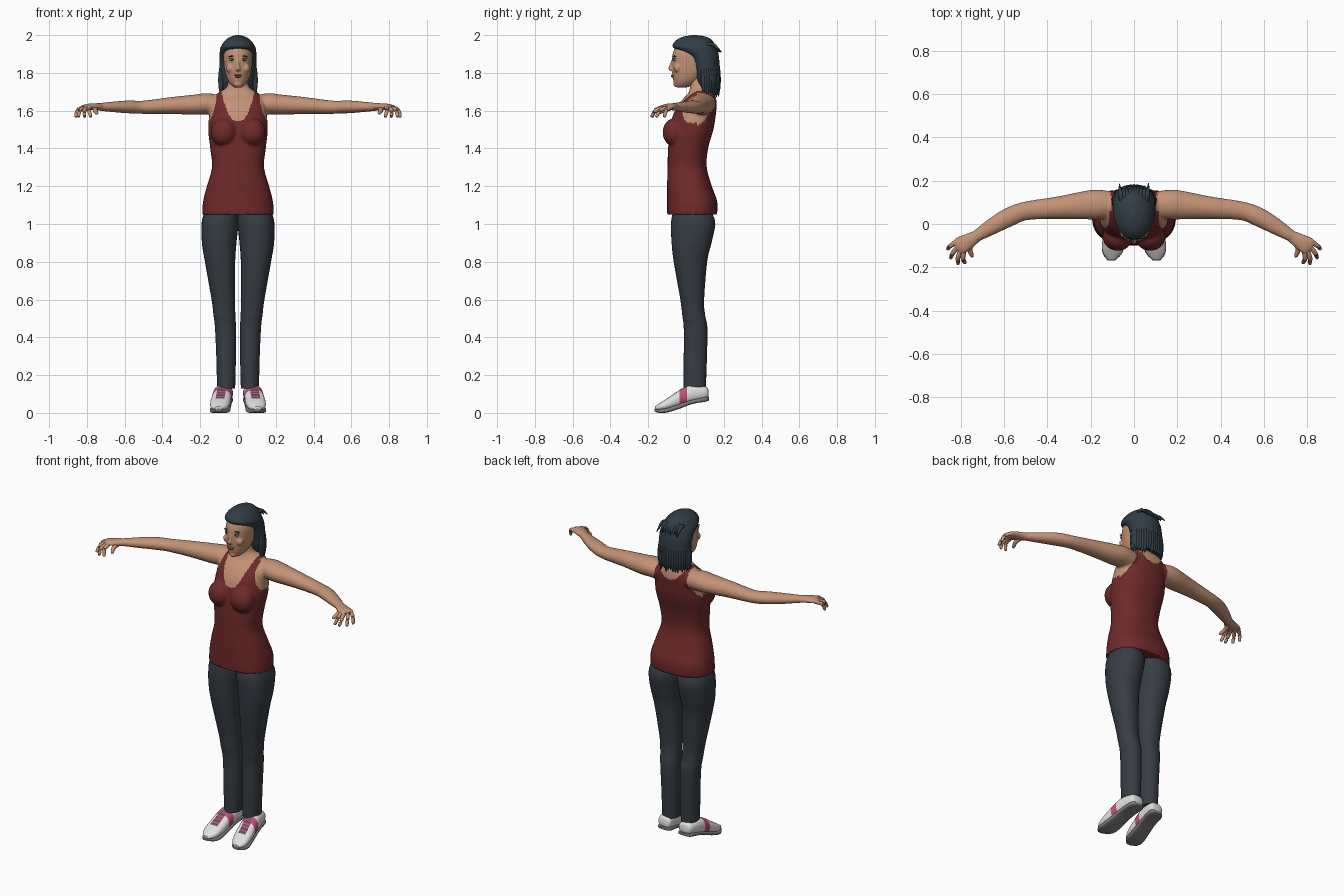
import bpy, bmesh, math, random
from mathutils import Vector, Matrix

cube = bpy.data.objects.get("Cube")
if cube:
    bpy.data.objects.remove(cube)
random.seed(4)
X, Y, Z = Vector((1, 0, 0)), Vector((0, 1, 0)), Vector((0, 0, 1))
SIDES = (("left", 1), ("right", -1))
built = []


def material(name, *rgb):
    mat = bpy.data.materials.new(name)
    mat.use_nodes = True
    mat.diffuse_color = (*rgb, 1)
    mat.node_tree.nodes["Principled BSDF"].inputs["Base Color"].default_value = (*rgb, 1)
    return mat


skin = material("skin", .55, .29, .18)
red = material("dark red cloth", .16, .023, .023)
denim = material("charcoal cloth", .038, .047, .058)
hair = material("blue black hair", .03, .046, .06)
white = material("shoe white", .75, .74, .74)
pink = material("shoe pink", .55, .08, .18)
grey = material("sole grey", .2, .2, .2)
lace = material("lace grey", .1, .08, .11)
iris = material("eye pale blue", .4, .52, .58)
lip = material("lip rose", .33, .13, .1)


def make(name, bm, *mats):
    bmesh.ops.recalc_face_normals(bm, faces=bm.faces[:])
    mesh = bpy.data.meshes.new(name)
    bm.to_mesh(mesh)
    bm.free()
    for mat in mats:
        mesh.materials.append(mat)
    obj = bpy.data.objects.new(name, mesh)
    bpy.context.scene.collection.objects.link(obj)
    built.append(obj)
    return obj


def spline(keys, steps=6):
    """Smooth curve through tuples of any length."""
    pts = [keys[0], *keys, keys[-1]]
    out = []
    for span in zip(pts, pts[1:], pts[2:], pts[3:]):
        for i in range(steps):
            t = i / steps
            out.append([b + t / 2 * (c - a + t * (2*a - 5*b + 4*c - d + t * (3*(b - c) + d - a)))
                        for a, b, c, d in zip(*span)])
    return out + [list(keys[-1])]


def tube(name, keys, *mats, axis=None, sides=32, steps=6, square=1):
    """Loft of elliptical rings given as x, y, z, half width, half height."""
    rings = spline(keys, steps)
    mids = [Vector(r[:3]) for r in rings]
    bm = bmesh.new()
    loops = []
    for i, r in enumerate(rings):
        t = axis or (mids[min(i + 1, len(mids) - 1)] - mids[max(i - 1, 0)]).normalized()
        u = t.cross(Y if abs(t.z) > .8 else Z).normalized()
        v = u.cross(t)
        loop = []
        for k in range(sides):
            c, s = math.cos(math.tau * k / sides), math.sin(math.tau * k / sides)
            c, s = (math.copysign(abs(w) ** square, w) for w in (c, s))
            loop.append(bm.verts.new(mids[i] + u * c * r[3] + v * s * r[4]))
        loops.append(loop)
    for a, b in zip(loops, loops[1:]):
        for k in range(sides):
            j = (k + 1) % sides
            bm.faces.new((a[k], a[j], b[j], b[k]))
    bm.faces.new(loops[0])
    bm.faces.new(loops[-1])
    return make(name, bm, *mats)


def upright(keys):
    """z, half width, front y, back y -> rings."""
    return [(0, (f + b) / 2, z, w, (b - f) / 2) for z, w, f, b in keys]


def blob(name, mat, centre, size, tilt=0):
    bm = bmesh.new()
    place = Matrix.Translation(centre) @ Matrix.Rotation(tilt, 4, 'Y') @ Matrix.Diagonal((*size, 1))
    bmesh.ops.create_uvsphere(bm, u_segments=24, v_segments=16, radius=1, matrix=place)
    return make(name, bm, mat)


def fuse(name, parts, voxel, rounds, *mats):
    """Weld overlapping parts into one soft skin."""
    bm = bmesh.new()
    for part in parts:
        bm.from_mesh(part.data)
        built.remove(part)
        bpy.data.objects.remove(part)
    obj = make(name, bm)
    weld = obj.modifiers.new("weld", 'REMESH')
    weld.mode = 'VOXEL'
    weld.voxel_size = voxel
    soften = obj.modifiers.new("soften", 'SMOOTH')
    soften.factor, soften.iterations = .5, rounds
    bpy.context.view_layer.update()
    mesh = bpy.data.meshes.new_from_object(obj.evaluated_get(bpy.context.evaluated_depsgraph_get()))
    obj.modifiers.clear()
    obj.data = mesh
    mesh.materials.clear()
    for mat in mats:
        mesh.materials.append(mat)
    return obj


def paint(obj, rule):
    for face in obj.data.polygons:
        face.material_index = rule(face.center)


# Torso, bust and arms welded together
parts = [tube("torso", upright([
    (1.05, .19, -.1, .165), (1.12, .185, -.1, .165), (1.2, .165, -.1, .137), (1.3, .138, -.098, .11),
    (1.4, .147, -.095, .117), (1.5, .158, -.085, .145), (1.58, .152, -.068, .158),
    (1.64, .145, -.035, .162), (1.69, .11, .01, .152), (1.72, .065, .02, .125),
    (1.75, .053, .02, .115), (1.8, .05, .02, .11)]), axis=Z, square=.85)]
for side, s in SIDES:
    parts.append(blob("bust", red, (s * .075, -.06, 1.485), (.07, .064, .075)))
    parts.append(tube("arm", [(s * x, y, z, a, b) for x, y, z, a, b in (
        (.07, .09, 1.625, .055, .05), (.16, .09, 1.636, .068, .056), (.22, .087, 1.632, .066, .054),
        (.35, .075, 1.627, .052, .045), (.5, .06, 1.618, .043, .035), (.58, .03, 1.62, .044, .034),
        (.66, -.015, 1.62, .037, .028), (.73, -.058, 1.62, .027, .021), (.77, -.083, 1.62, .025, .016))]))
body = fuse("upper_body", parts, .007, 5, skin, red)


def tank_top(c):
    """Scooped neck and arm holes cut from the skin."""
    front = c.y < .06
    scoop = 1.545 if front else 1.63
    neck = .088 * (max(c.z - scoop, 0) / (1.7 - scoop)) ** .4
    drop = max(1.69 - c.z, 0) / .16
    armhole = (.113 if front else .105) + .045 * drop ** 2
    return int(c.z < 1.525 or (c.z < 1.715 and neck < abs(c.x) < armhole) or
               (c.z < scoop and abs(c.x) < armhole))


paint(body, tank_top)

# Hands with curled fingers
for side, s in SIDES:
    tube(side + "_palm", [(s * x, y, z, a, b) for x, y, z, a, b in (
        (.72, -.052, 1.62, .025, .019), (.76, -.077, 1.621, .034, .018),
        (.8, -.1, 1.62, .04, .015), (.818, -.112, 1.616, .034, .009))], skin, sides=20)
    tips = ((.86, -.115), (.846, -.158), (.812, -.184), (.779, -.18))
    for i, tip in enumerate(tips):
        spread = .03 - .02 * i
        start = Vector((.802 + .54 * spread, -.104 + .84 * spread, 1.617))
        end = Vector((*tip, 1.566))
        bend = start.lerp(end, .55) + Vector((.007, -.004, .014))
        tube(f"{side}_finger_{i + 1}", [(s * p.x, p.y, p.z, r, r) for p, r in (
            (start, .011), (bend, .0105), (end.lerp(bend, .1), .008), (end, .003))], skin, sides=12)
    tube(side + "_thumb", [(s * x, y, z, r, r) for x, y, z, r in (
        (.752, -.085, 1.615, .015), (.757, -.118, 1.602, .012),
        (.748, -.145, 1.588, .009), (.744, -.152, 1.584, .003))], skin, sides=12)

# Trouser legs: z, inner x, outer x, front y, back y
leg = [(1.06, 0, .18, -.07, .138), (1, -.002, .193, -.08, .155), (.9, .008, .191, -.076, .135),
       (.8, .015, .175, -.065, .112), (.6, .016, .14, -.03, .096), (.52, .014, .13, -.02, .101),
       (.45, .011, .122, -.012, .113), (.3, .011, .115, -.012, .111), (.13, .015, .111, -.013, .105)]
for side, s in SIDES:
    tube(side + "_trouser_leg", [(s * (i + o) / 2, (f + b) / 2, z, (o - i) / 2, (b - f) / 2)
                                 for z, i, o, f, b in leg], denim, axis=Z, square=.92)


# Trainers, toes turned out
def shoe_line(y):
    return .083 - .125 * y


def shoe_paint(c):
    off = abs(abs(c.x) - shoe_line(c.y))
    if off < .02 and -.1 < c.y < -.015 and c.z > .06:
        return 2 if int(-c.y * 150) % 3 else 1
    return int(-.036 < c.y < .004 and c.z > .05)


upper = [(.12, .022, .085, .115), (.105, .042, .07, .14), (.03, .05, .05, .148), (-.02, .051, .035, .13),
         (-.08, .053, .018, .09), (-.13, .045, .012, .058), (-.165, .018, .015, .034)]
sole = [(.122, .025, .066, .084), (.105, .044, .06, .084), (.03, .047, .046, .07), (-.04, .05, .02, .046),
        (-.1, .053, .002, .026), (-.14, .042, 0, .02), (-.168, .017, .008, .022)]
for side, s in SIDES:
    for part, keys, mats, square in (("upper", upper, (white, pink, lace), .85), ("sole", sole, (grey,), .5)):
        obj = tube(f"{side}_shoe_{part}", [(s * shoe_line(y), y, (lo + hi) / 2, w, (hi - lo) / 2)
                                           for y, w, lo, hi in keys], *mats, axis=Y, steps=8, square=square)
        if part == "upper":
            paint(obj, shoe_paint)

# Head with nose, cheeks and chin
parts = [tube("skull", upright([
    (1.722, .018, -.045, .0), (1.735, .036, -.06, .04), (1.76, .054, -.067, .08), (1.8, .068, -.073, .12),
    (1.85, .075, -.074, .14), (1.9, .077, -.071, .15), (1.945, .066, -.05, .14), (1.975, .04, -.015, .1)]),
    axis=Z),
    tube("nose", [(0, -.066, 1.875, .007, .008), (0, -.076, 1.845, .008, .01),
                  (0, -.082, 1.822, .013, .011), (0, -.074, 1.81, .011, .008)], axis=Z, sides=16),
    blob("chin", skin, (0, -.05, 1.74), (.022, .017, .016))]
for side, s in SIDES:
    parts.append(blob("cheek", skin, (s * .04, -.045, 1.825), (.024, .02, .024)))
fuse("head", parts, .0045, 3, skin)
blob("upper_lip", lip, (0, -.069, 1.788), (.021, .01, .005))
blob("lower_lip", lip, (0, -.068, 1.78), (.017, .011, .006))
for side, s in SIDES:
    blob(side + "_eye", iris, (s * .032, -.06, 1.868), (.014, .009, .006))
    blob(side + "_pupil", hair, (s * .032, -.067, 1.868), (.005, .004, .005))
    blob(side + "_eyelash", hair, (s * .032, -.061, 1.875), (.016, .009, .002))
    blob(side + "_eyebrow", hair, (s * .034, -.06, 1.888), (.018, .009, .003), s * .12)

# Shoulder length hair: cap and hanging locks
tube("hair_cap", upright([
    (1.715, .088, .075, .168), (1.76, .095, .052, .178), (1.82, .097, .036, .178), (1.88, .098, .01, .175),
    (1.915, .096, -.038, .168), (1.94, .09, -.071, .16), (1.97, .07, -.055, .14),
    (1.99, .043, -.02, .11), (2, .01, .03, .06)]), hair, axis=Z, sides=40)
locks = 23
for i in range(locks):
    angle = math.pi * (1.12 * i / (locks - 1) - .06)
    out = Vector((math.cos(angle) * .09, .105 + math.sin(angle) * .065, 0))
    low = random.uniform(1.665, 1.7)
    flare = random.uniform(1, 1.08)
    tube(f"hair_lock_{i + 1}", [(out.x * k, out.y + (k - 1) * .06, z, r, r) for k, z, r in (
        (.9, 1.88, .008), (1, 1.8, .013), (1.02, 1.73, .012), (flare, low, .002))],
        hair, axis=Z, sides=8, steps=3)
for i in range(9):
    x = (i - 4) * .014
    tube(f"crown_tuft_{i + 1}", [(x, .1, 1.965 - abs(x) / 3, .011, .011), (x * 1.1, .14, 1.952, .011, .01),
                                 (x * 1.2, random.uniform(.17, .188), 1.91, .002, .002)], hair, sides=8, steps=3)

# Smooth shading with crisp hems
bpy.ops.object.select_all(action='DESELECT')
for obj in built:
    obj.select_set(True)
bpy.context.view_layer.objects.active = body
bpy.ops.object.shade_smooth_by_angle(angle=math.radians(50))
